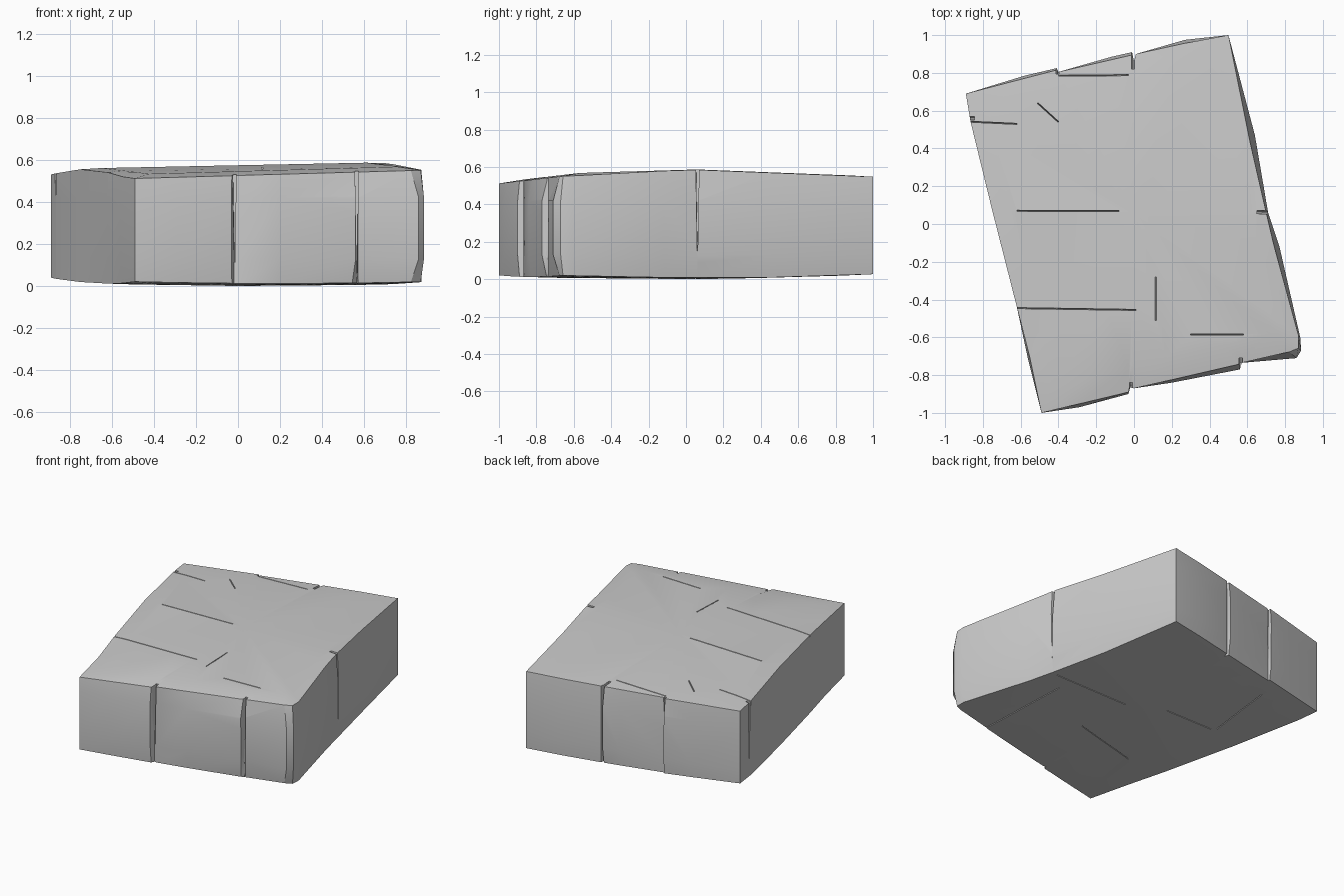
import bpy
import bmesh
from mathutils import Vector

cube = bpy.data.objects.get("Cube")
if cube:
    bpy.data.objects.remove(cube)

stone = bpy.data.materials.new("pale grey stone")
stone.use_nodes = True
grey = (0.6, 0.6, 0.6, 1)
stone.diffuse_color = grey
stone.node_tree.nodes["Principled BSDF"].inputs["Base Color"].default_value = grey

# Outline of the slab: x, y, and how far the top and bottom rims pull in
outline = [
    (-.49, -1, 0), (-.29, -.97, .02), (-.03, -.9, .01), (-.02, -.865, 0),
    (0, -.87, 0), (.2, -.84, .015), (.56, -.77, .03), (.57, -.735, 0),
    (.86, -.71, .05), (.885, -.67, .02), (.88, -.6, .01), (.77, -.12, .03),
    (.71, .06, .01), (.64, .47, .035), (.5, 1, 0), (.27, .975, .02),
    (.01, .9, 0), (0, .86, 0), (-.01, .91, .015), (-.12, .885, .015),
    (-.4, .805, 0), (-.41, .825, .01), (-.58, .785, .015), (-.89, .69, 0),
    (-.865, .54, 0), (-.75, .07, 0), (-.62, -.44, 0), (-.56, -.72, .015),
]
centre = Vector((0, .06))


def top_height(x, y):
    return .575 + .02 * x - .035 * abs(y - .06)


def rim_height(x, y):
    return top_height(x, y) - (.016 if y < -.55 else .004)


def bottom_height(x, y):
    return .017 * (x * x + y * y) + .012 * max(0, y - x)


def make_object(name, bm):
    bmesh.ops.recalc_face_normals(bm, faces=bm.faces)
    mesh = bpy.data.meshes.new(name)
    bm.to_mesh(mesh)
    bm.free()
    mesh.materials.append(stone)
    obj = bpy.data.objects.new(name, mesh)
    bpy.context.collection.objects.link(obj)
    return obj


# Slab: stacked rings joined by walls and closed with fans
bm = bmesh.new()


def ring(pull, scale, height):
    verts = []
    for x, y, inset in outline:
        p = Vector((x, y)) - centre
        p = centre + (p - p.normalized() * inset * pull) * scale
        z = height(p.x, p.y)
        verts.append(bm.verts.new((p.x, p.y, z)))
    return verts


rings = [
    ring(1, .8, bottom_height),
    ring(1, 1, bottom_height),
    ring(0, 1, lambda x, y: .13),
    ring(0, 1, lambda x, y: .42),
    ring(1, 1, rim_height),
    ring(1, .87, top_height),
]
count = len(outline)
for low, high in zip(rings, rings[1:]):
    for i in range(count):
        j = (i + 1) % count
        bm.faces.new((low[i], low[j], high[j], high[i]))
for rim, height in ((rings[0], bottom_height), (rings[-1], top_height)):
    hub = bm.verts.new((*centre, height(*centre)))
    for i in range(count):
        bm.faces.new((rim[i], rim[(i + 1) % count], hub))
slab = make_object("stone_slab", bm)

# Cracks: slim wedges that are cut out of the slab
cracks = bmesh.new()


def crack(start, end, depth=.04, below=False, width=.01):
    a, b = Vector(start), Vector(end)
    along = (b - a).normalized()
    side = Vector((-along.y, along.x)) * width / 2
    rows = []
    for p in (a, b):
        z = bottom_height(*p) if below else top_height(*p)
        up = -1 if below else 1
        rows.append([cracks.verts.new((*q, h)) for q, h in (
            (p - side, z + .03 * up), (p + side, z + .03 * up),
            (p, z - depth * up))])
    for i in range(3):
        j = (i + 1) % 3
        cracks.faces.new((rows[0][i], rows[0][j], rows[1][j], rows[1][i]))
    cracks.faces.new(rows[0])
    cracks.faces.new(reversed(rows[1]))


# Cracks on the top
for start, end in [
    ((-.62, .07), (-.08, .068)), ((-.64, -.445), (.01, -.455)),
    ((.115, -.28), (.115, -.51)), ((.3, -.585), (.58, -.585)),
    ((-.4, .785), (-.03, .788)), ((-.51, .64), (-.4, .54)),
    ((-.88, .542), (-.62, .53)),
]:
    crack(start, end)

# Cracks on the underside
for start, end in [
    ((.57, -.8), (.55, -.06)), ((.66, .05), (.11, .05)),
    ((.14, -.33), (-.34, -.46)), ((-.53, .16), (-.48, .65)),
    ((-.14, .15), (-.5, .14)),
]:
    crack(start, end, below=True)

# Deep splits running down the walls
for start, end in [
    ((.65, .063), (.75, .06)), ((-.005, .82), (-.005, .95)),
    ((-.405, .795), (-.405, .87)), ((-.9, .56), (-.845, .56)),
    ((-.022, -.95), (-.015, -.84)), ((.565, -.8), (.565, -.71)),
]:
    crack(start, end, depth=.5, width=.018)

cutter = make_object("crack_cutter", cracks)
cutter.hide_render = True
mod = slab.modifiers.new("cracks", "BOOLEAN")
mod.operation = "DIFFERENCE"
mod.solver = "EXACT"
mod.use_self = True
mod.object = cutter

bpy.ops.object.select_all(action="DESELECT")
slab.select_set(True)
bpy.context.view_layer.objects.active = slab
bpy.ops.object.modifier_apply(modifier=mod.name)
bpy.data.objects.remove(cutter)
bpy.ops.object.shade_smooth_by_angle()
